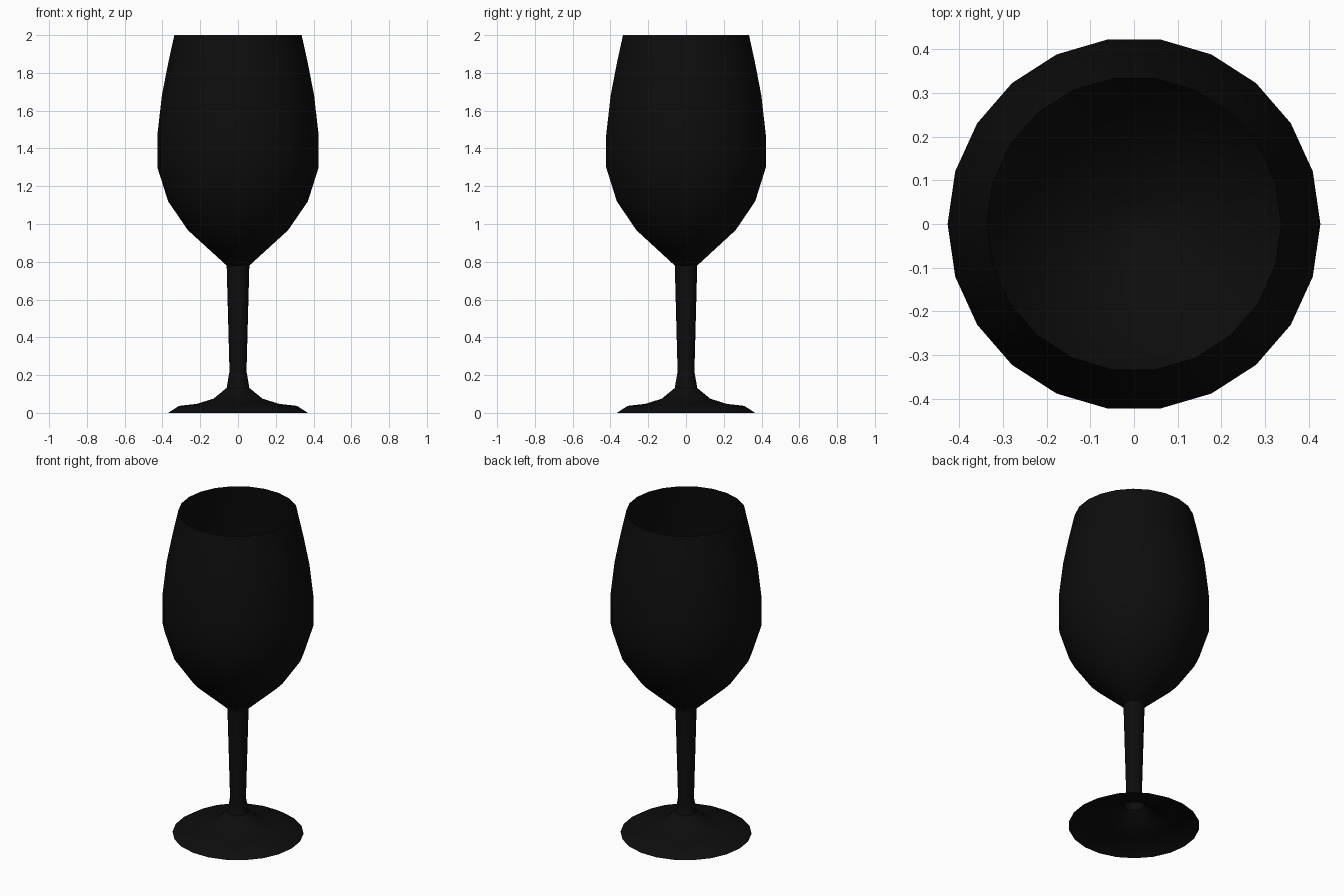
import bpy, bmesh, math

cube = bpy.data.objects.get("Cube")
if cube:
    bpy.data.objects.remove(cube, do_unlink=True)

SIDES = 22

black = bpy.data.materials.new("near_black")
black.use_nodes = True
colour = (0.004, 0.004, 0.004, 1)
black.diffuse_color = colour
black.node_tree.nodes["Principled BSDF"].inputs["Base Color"].default_value = colour


def lathe(name, profile, close_bottom=False):
    """Revolve (radius, height) points, listed bottom to top, into a thin shell."""
    bm = bmesh.new()
    rings = []
    for r, z in profile:
        angles = [math.tau * i / SIDES for i in range(SIDES)]
        rings.append([bm.verts.new((r * math.cos(a), r * math.sin(a), z)) for a in angles])
    for low, high in zip(rings, rings[1:]):
        for i in range(SIDES):
            j = (i + 1) % SIDES
            bm.faces.new((low[i], low[j], high[j], high[i]))
    if close_bottom:
        bm.faces.new(rings[0][::-1])
    for f in bm.faces:
        f.smooth = True
    mesh = bpy.data.meshes.new(name)
    bm.to_mesh(mesh)
    bm.free()
    mesh.materials.append(black)
    obj = bpy.data.objects.new(name, mesh)
    bpy.context.collection.objects.link(obj)
    return obj


# Flared foot, hollow underneath
lathe("foot", [(0.37, 0), (0.312, 0.037), (0.217, 0.048), (0.13, 0.075), (0.06, 0.132)])

# Slender stem, widening towards the bowl
lathe("stem", [(0.06, 0.132), (0.045, 0.22), (0.06, 0.78)])

# Open bowl with a closed bottom
lathe("bowl", [(0.06, 0.78), (0.265, 0.967), (0.37, 1.12), (0.427, 1.30), (0.427, 1.47),
               (0.403, 1.68), (0.37, 1.85), (0.337, 2.0)], close_bottom=True)
